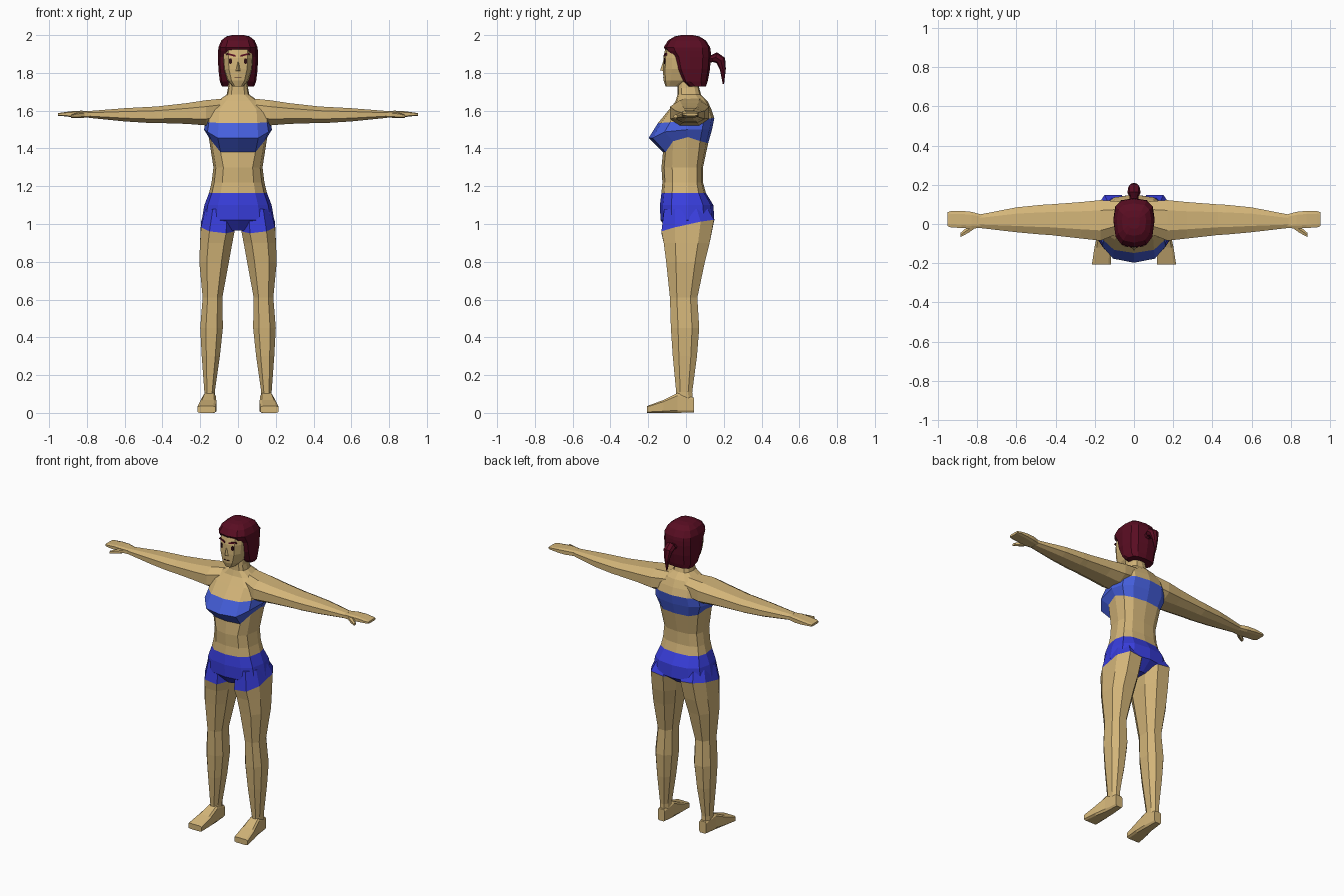
import bpy, bmesh, math
from mathutils import Vector


def material(name, rgb):
    m = bpy.data.materials.new(name)
    m.diffuse_color = (*rgb, 1)
    return m


SKIN = material("skin", (0.65, 0.46, 0.19))
HAIR = material("dark_red_hair", (0.10, 0.004, 0.016))
TOP = material("top_blue", (0.06, 0.115, 0.72))
SHORTS = material("shorts_blue", (0.04, 0.048, 0.72))
DARK = material("eye_dark", (0.025, 0.004, 0.006))


def power(v, p):
    return math.copysign(abs(v) ** p, v)


def loft(name, rings, mats, bands=None, mirror=False):
    """Skin a list of point rings; bands gives a material index per segment."""
    bm = bmesh.new()
    vs = [[bm.verts.new(p) for p in r] for r in rings]
    n = len(rings[0])
    for i in range(len(rings) - 1):
        for j in range(n):
            k = (j + 1) % n
            f = bm.faces.new((vs[i][j], vs[i][k], vs[i + 1][k], vs[i + 1][j]))
            f.material_index = bands[i] if bands else 0
    for r, b in ((vs[0], 0), (vs[-1], -1)):
        bm.faces.new(r).material_index = bands[b] if bands else 0
    bmesh.ops.recalc_face_normals(bm, faces=bm.faces)
    me = bpy.data.meshes.new(name)
    bm.to_mesh(me)
    bm.free()
    for m in mats:
        me.materials.append(m)
    ob = bpy.data.objects.new(name, me)
    bpy.context.collection.objects.link(ob)
    if mirror:
        ob.modifiers.new("mirror", "MIRROR")
    return ob


def body_ring(z, w, yf, yb, ym=0.0, p=0.75, n=12):
    """Horizontal ring with separate front and back depth; z may be (front, side, back)."""
    zf, zs, zb = z if isinstance(z, tuple) else (z, z, z)
    pts = []
    for i in range(n):
        a = 2 * math.pi * i / n
        c, s = power(math.cos(a), p), power(math.sin(a), p)
        if abs(c) < 1e-6:
            c = 0
        y = ym + (s * (yb - ym) if s > 0 else -s * (yf - ym))
        t = min(1, abs(s) * 1.15)
        if s < 0:
            t = 1 if s < -0.8 else t * 0.4
        pts.append((w * c, y, zs + t * ((zb if s > 0 else zf) - zs)))
    return pts


def section(a0, a1, b0, b1, p=0.8, n=8):
    """Rounded outline between two ranges."""
    out = []
    for i in range(n):
        t = 2 * math.pi * (i + 0.5) / n
        c, s = math.cos(t), math.sin(t)
        m = math.cos(math.pi / n)
        c, s = power(c / m, p), power(s / m, p)
        out.append(((a0 + a1) / 2 + c * (a1 - a0) / 2, (b0 + b1) / 2 + s * (b1 - b0) / 2))
    return out


# Torso and neck, coloured in bands for shorts, belly and top
torso = [
    (0.965, 0.05, -0.09, 0.08), (1.02, 0.192, -0.135, 0.150), (1.10, 0.178, -0.138, 0.145),
    (1.165, 0.153, -0.130, 0.105), (1.22, 0.140, -0.125, 0.090), (1.30, 0.130, -0.130, 0.090),
    ((1.38, 1.46, 1.43), 0.155, -0.122, 0.118), ((1.455, 1.50, 1.50), 0.180, -0.198, 0.138),
    ((1.535, 1.54, 1.56), 0.172, -0.148, 0.150), (1.605, 0.165, -0.090, 0.135),
    (1.65, 0.110, -0.055, 0.115), (1.685, 0.060, -0.045, 0.080),
    (1.72, 0.053, -0.045, 0.070), (1.80, 0.050, -0.040, 0.065)]
loft("torso", [body_ring(*r, ym=0.01) for r in torso], [SKIN, TOP, SHORTS],
     [2, 2, 2, 0, 0, 0, 1, 1, 0, 0, 0, 0, 0])

# Legs, with the slanted shorts hem as the second ring
legs = [
    (1.08, 0.020, 0.172, -0.115, 0.115), (0.985, 0.018, 0.196, -0.130, 0.148),
    (0.90, 0.030, 0.201, -0.118, 0.125), (0.80, 0.048, 0.205, -0.105, 0.100),
    (0.61, 0.083, 0.187, -0.085, 0.060), (0.45, 0.080, 0.200, -0.080, 0.070),
    (0.30, 0.096, 0.192, -0.070, 0.058), (0.11, 0.123, 0.178, -0.052, 0.033),
    (0.04, 0.123, 0.178, -0.050, 0.035)]
rings = []
for i, (z, *box) in enumerate(legs):
    tilt = 1 if i == 1 else 0
    rings.append([(x, y, z + tilt * (0.22 * y + 0.12 * (x - 0.11))) for x, y in section(*box)])
loft("legs", rings, [SKIN, SHORTS], [1] + [0] * 7, mirror=True)

# Feet, heel to toe
feet = [(0.042, 0.125, 0.175, 0.003, 0.08), (-0.045, 0.118, 0.185, 0, 0.105),
        (-0.12, 0.114, 0.202, 0, 0.068), (-0.207, 0.118, 0.215, 0, 0.036)]
loft("feet", [[(x, y, z) for x, z in section(*b, p=0.35)] for y, *b in feet], [SKIN], mirror=True)

# Arms and hands, shoulder to fingertips
arms = [(0.07, -0.045, 0.115, 1.54, 1.665), (0.17, -0.085, 0.122, 1.522, 1.655),
        (0.27, -0.074, 0.112, 1.530, 1.640), (0.43, -0.056, 0.100, 1.535, 1.622),
        (0.47, -0.054, 0.098, 1.535, 1.620), (0.60, -0.042, 0.085, 1.543, 1.613),
        (0.79, -0.020, 0.048, 1.562, 1.598)]
loft("arms", [[(x, y, z) for y, z in section(*b)] for x, *b in arms], [SKIN], mirror=True)
hands = [(0.77, -0.018, 0.046, 1.564, 1.596), (0.83, -0.024, 0.062, 1.562, 1.600),
         (0.88, -0.020, 0.067, 1.566, 1.597), (0.935, -0.018, 0.066, 1.572, 1.590),
         (0.952, -0.010, 0.060, 1.573, 1.587)]
loft("hands", [[(x, y, z) for y, z in section(*b, p=0.5)] for x, *b in hands], [SKIN], mirror=True)
thumbs = [(0.81, -0.020, 0.010, 1.565, 1.592), (0.845, -0.045, -0.010, 1.562, 1.588),
          (0.885, -0.066, -0.045, 1.562, 1.578)]
loft("thumbs", [[(x, y, z) for y, z in section(*b, n=6)] for x, *b in thumbs], [SKIN], mirror=True)

# Head
head = [(1.728, 0.028, -0.108, -0.02, -0.06), (1.76, 0.056, -0.119, 0.04, -0.02),
        (1.82, 0.078, -0.122, 0.07), (1.88, 0.083, -0.120, 0.09),
        (1.95, 0.080, -0.105, 0.09), (1.985, 0.050, -0.070, 0.05)]
loft("head", [body_ring(*r, p=0.7) if len(r) > 4 else body_ring(*r, 0, 0.7) for r in head], [SKIN])

# Hair cap with fringe; lower front sits inside the head
hair = [(1.728, 0.085, 0.010, 0.105), (1.755, 0.096, -0.015, 0.115), (1.82, 0.104, -0.055, 0.127),
        (1.885, 0.106, -0.075, 0.132), (1.915, 0.105, -0.105, 0.131), (1.935, 0.104, -0.118, 0.128),
        (1.972, 0.088, -0.095, 0.105), (1.993, 0.062, -0.060, 0.070), (2.0, 0.030, -0.025, 0.035)]
loft("hair", [body_ring(*r, 0.02 if r[2] < 0 else 0.05, 0.7) for r in hair], [HAIR])

# Ponytail swept along a bent path
path = [(0.10, 1.87, 0.030), (0.138, 1.876, 0.022), (0.158, 1.882, 0.033),
        (0.184, 1.866, 0.031), (0.195, 1.82, 0.019), (0.198, 1.74, 0.004)]
rings = []
for i, (y, z, r) in enumerate(path):
    a, b = path[max(i - 1, 0)], path[min(i + 1, len(path) - 1)]
    d = Vector((0, b[0] - a[0], b[1] - a[1])).normalized()
    side = Vector((1, 0, 0))
    up = side.cross(d)
    rings.append([Vector((0, y, z)) + side * r * math.cos(t) + up * r * 0.85 * math.sin(t)
                  for t in (k * math.tau / 8 for k in range(8))])
loft("ponytail", rings, [HAIR])

# Nose wedge
loft("nose", [[(-0.007, -0.115, 1.858), (0.007, -0.115, 1.858), (0, -0.122, 1.858)],
              [(-0.015, -0.115, 1.808), (0.015, -0.115, 1.808), (0, -0.137, 1.814)]], [SKIN])


def plate(name, outline, y0, mat, mirror=True):
    """Thin plate following the slope of the face."""
    loft(name, [[(x, y0 + d + 0.22 * abs(x), z) for x, z in outline] for d in (0, 0.008)],
         [mat], mirror=mirror)


# Eyes, brows and mouth
plate("eyes", [(0.040 + 0.009 * math.cos(k * math.tau / 8), 1.862 + 0.016 * math.sin(k * math.tau / 8))
               for k in range(8)], -0.1245, DARK)
plate("brows", [(0.014, 1.885), (0.058, 1.897), (0.064, 1.893), (0.058, 1.906), (0.014, 1.895)],
      -0.1215, HAIR)
plate("mouth", [(-0.018, 1.776), (0.018, 1.776), (0.018, 1.779), (-0.018, 1.779)],
      -0.1255, DARK, mirror=False)
